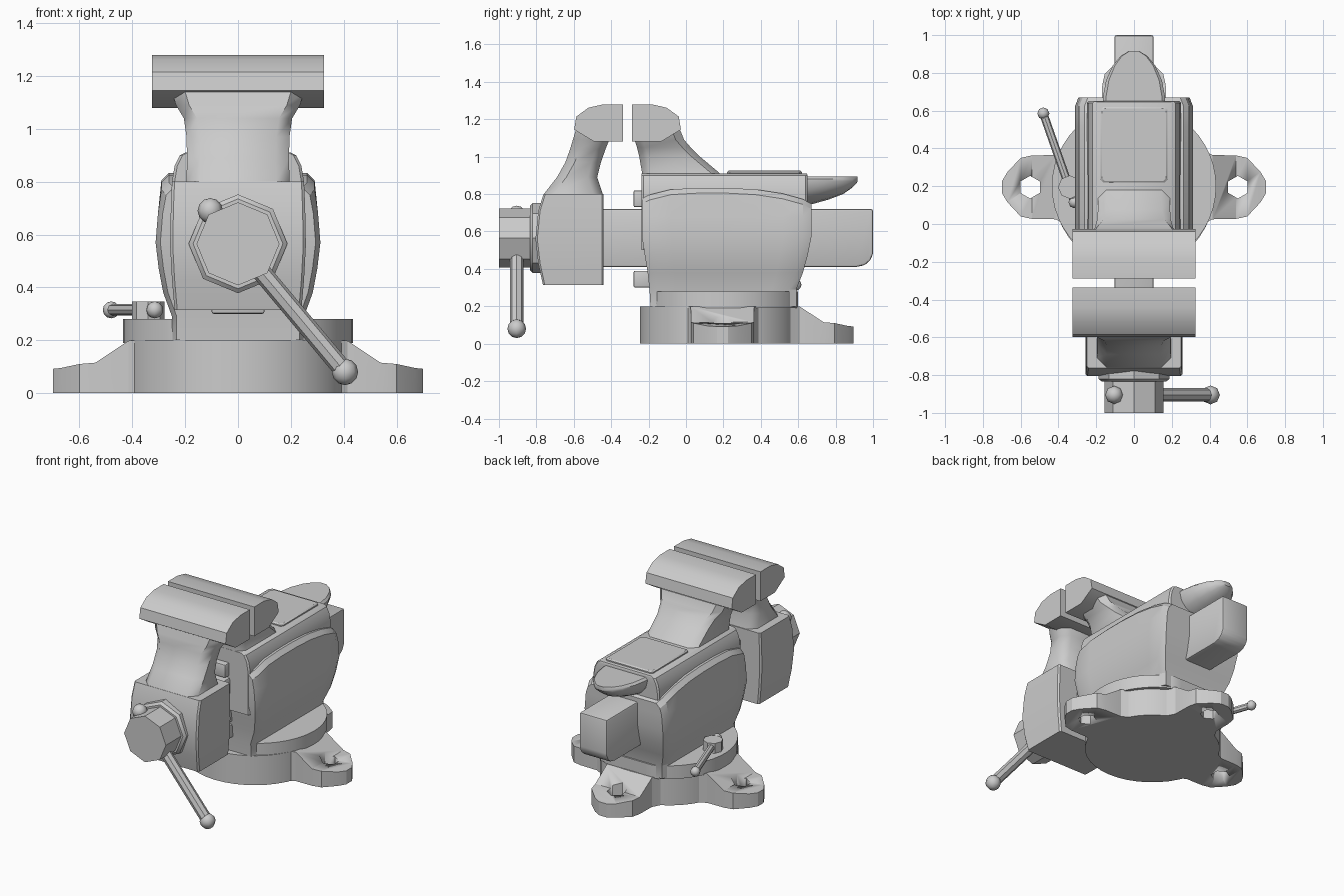
import bpy, bmesh
from math import sin, cos, pi
from mathutils import Vector, Matrix

if "Cube" in bpy.data.objects:
    bpy.data.objects.remove(bpy.data.objects["Cube"])


def finish(name, bm, angle=0.55):
    bmesh.ops.recalc_face_normals(bm, faces=bm.faces)
    me = bpy.data.meshes.new(name)
    bm.to_mesh(me)
    bm.free()
    ob = bpy.data.objects.new(name, me)
    bpy.context.collection.objects.link(ob)
    bpy.ops.object.select_all(action='DESELECT')
    ob.select_set(True)
    bpy.context.view_layer.objects.active = ob
    bpy.ops.object.shade_smooth_by_angle(angle=angle)
    return ob


def loft(name, rings, angle=0.55, bevel=0):
    """Skin a list of equal-length closed rings and cap both ends."""
    bm = bmesh.new()
    vs = [[bm.verts.new(p) for p in r] for r in rings]
    n = len(vs[0])
    for a, b in zip(vs, vs[1:]):
        for i in range(n):
            j = (i + 1) % n
            bm.faces.new((a[i], a[j], b[j], b[i]))
    for cap in (vs[0], vs[-1]):
        bm.faces.new(cap)
    if bevel:
        bmesh.ops.recalc_face_normals(bm, faces=bm.faces)
        bmesh.ops.bevel(bm, geom=bm.edges[:], offset=bevel, segments=2,
                        profile=0.5, affect='EDGES')
    return finish(name, bm, angle)


def section(z, hw, y0, y1, c=0.0):
    """Horizontal rectangle with chamfered corners."""
    c = max(c, 0.002)
    half = [(hw - c, y0), (hw, y0 + c), (hw, y1 - c), (hw - c, y1)]
    return [(x, y, z) for x, y in half] + [(-x, y, z) for x, y in reversed(half)]


def extrude_x(name, profile, x0, x1, bevel=0):
    return loft(name, [[(x, y, z) for y, z in profile] for x in (x0, x1)], bevel=bevel)


def rect(y0, y1, z0, z1):
    return [(y0, z0), (y1, z0), (y1, z1), (y0, z1)]


def rod(name, p0, p1, r0, n=8, r1=None):
    p0, p1 = Vector(p0), Vector(p1)
    d = p1 - p0
    bm = bmesh.new()
    m = Matrix.Translation((p0 + p1) / 2) @ d.to_track_quat('Z', 'Y').to_matrix().to_4x4()
    bmesh.ops.create_cone(bm, cap_ends=True, segments=n, radius1=r0,
                          radius2=r0 if r1 is None else r1, depth=d.length, matrix=m)
    return finish(name, bm)


def ball(name, p, r):
    bm = bmesh.new()
    bmesh.ops.create_uvsphere(bm, u_segments=8, v_segments=6, radius=r,
                              matrix=Matrix.Translation(p))
    return finish(name, bm, 0.9)


# Round base and clipped swivel plate
CY = 0.195
rod("base_disc", (0, 0.18, 0), (0, 0.18, 0.2), 0.427, 40)
ring = [(0.435 * cos(a), min(max(0.2 + 0.435 * sin(a), -0.19), 0.6))
        for a in [2 * pi * i / 48 for i in range(48)]]
loft("swivel_plate", [[(x, y, z) for x, y in ring] for z in (0.19, 0.28)])

# Three mounting ears with bolt holes
stations = [(0.30, 0.24, 0.199), (0.36, 0.20, 0.199), (0.415, 0.17, 0.198),
            (0.54, 0.168, 0.115), (0.60, 0.155, 0.11), (0.67, 0.08, 0.095), (0.70, 0.03, 0.092)]
for name, ang in (("right_ear", 0), ("back_ear", pi / 2), ("left_ear", pi)):
    place = Matrix.Translation((0, CY, 0)) @ Matrix.Rotation(ang, 4, 'Z')
    ear = loft(name, [[place @ Vector(p) for p in
                       ((r, -w, 0), (r, w, 0), (r, w, h), (r, -w, h))]
                      for r, w, h in stations], 0.4)
    cut = rod(name + "_cutter", place @ Vector((0.55, 0, -0.1)),
              place @ Vector((0.55, 0, 0.4)), 0.06, 6)
    cut.hide_render = True
    mod = ear.modifiers.new("hole", 'BOOLEAN')
    mod.operation, mod.object, mod.solver = 'DIFFERENCE', cut, 'EXACT'
    bpy.context.view_layer.objects.active = ear
    bpy.ops.object.modifier_apply(modifier="hole")
    bpy.data.objects.remove(cut)

# Body with bulging cheeks; the cheek top follows a curve
cols = [0, 0.05, 0.17, 0.33, 0.5, 0.67, 0.83, 0.95, 1]
drop = [0.055, 0.035, 0.008, 0, 0, 0.008, 0.03, 0.06, 0.085]
rows = [(0.20, 0.25, -0.19, 0.59, 0), (0.29, 0.25, -0.195, 0.59, 0),
        (0.38, 0.283, -0.205, 0.625, 0), (0.47, 0.30, -0.22, 0.65, 0),
        (0.57, 0.312, -0.235, 0.67, 0), (0.68, 0.303, -0.235, 0.67, 0),
        (0.805, 0.29, -0.235, 0.67, 1), (0.833, 0.262, -0.235, 0.67, 1)]
rings = []
for z, hw, y0, y1, k in rows:
    side = [(hw - (0.018 if t in (0, 1) else 0), y0 + (y1 - y0) * t, z - k * d)
            for t, d in zip(cols, drop)]
    rings.append(side + [(-x, y, zz) for x, y, zz in reversed(side)])
bm = bmesh.new()
vs = [[bm.verts.new(p) for p in r] for r in rings]
n = len(vs[0])
for a, b in zip(vs, vs[1:]):
    for i in range(n):
        bm.faces.new((a[i], a[(i + 1) % n], b[(i + 1) % n], b[i]))
for cap in (vs[0], vs[-1]):
    for i in range(n // 2 - 1):
        bm.faces.new((cap[i], cap[i + 1], cap[n - 2 - i], cap[n - 1 - i]))
finish("body_cheeks", bm, 0.4)
loft("body_core", [section(z, hw, -0.237, y1, 0.01) for z, hw, y1 in
                   ((0.5, 0.25, 0.65), (0.8, 0.25, 0.65), (0.86, 0.24, 0.65),
                    (0.9, 0.22, 0.65), (0.91, 0.2, 0.645))])

# Sliding bar with rounded lower back end, and its guide lips
extrude_x("slide_bar", [(-0.6, 0.41), (0.91, 0.41), (0.955, 0.42), (0.985, 0.445),
                        (1.0, 0.48), (1.0, 0.72), (-0.6, 0.72)], -0.104, 0.104, 0.012)
extrude_x("upper_guide_lip", rect(-0.28, -0.2, 0.73, 0.82), -0.1, 0.1, 0.008)
extrude_x("lower_guide_lip", rect(-0.28, -0.18, 0.30, 0.39), -0.1, 0.1, 0.008)

# Anvil pad and horn
loft("anvil_pad", [section(z, hw, 0.42 - l, 0.42 + l, 0.015) for z, hw, l in
                   ((0.9, 0.178, 0.2), (0.918, 0.178, 0.2), (0.925, 0.17, 0.192))])
horn = [(0.60, 0.165, 0.735), (0.67, 0.165, 0.745), (0.76, 0.148, 0.77), (0.84, 0.112, 0.80),
        (0.89, 0.07, 0.835), (0.917, 0.025, 0.865)]
loft("anvil_horn", [[(w * cos(a), y, 0.87 + (0.87 - b) * sin(a)) for a in
                     [pi + pi * i / 8 for i in range(9)]] +
                    [(w, y, 0.88), (w * 0.9, y, 0.893), (-w * 0.9, y, 0.893), (-w, y, 0.88)]
                    for y, w, b in horn])

# Moving block and its neck
loft("moving_block", [section(z, hw, y0, -0.44, 0.01) for z, hw, y0 in
                      ((0.315, 0.24, -0.765), (0.43, 0.25, -0.79), (0.56, 0.257, -0.805),
                       (0.71, 0.254, -0.79), (0.80, 0.25, -0.762))], 0.5)
loft("moving_neck", [section(z, hw, y0, y1, 0.05) for z, hw, y0, y1 in
                     ((0.7, 0.20, -0.785, -0.445), (0.8, 0.195, -0.76, -0.445),
                      (0.89, 0.193, -0.69, -0.475), (0.97, 0.195, -0.645, -0.455),
                      (1.04, 0.205, -0.62, -0.43), (1.09, 0.235, -0.605, -0.41),
                      (1.14, 0.25, -0.59, -0.40))], 0.8)

# Fixed neck
loft("fixed_neck", [section(z, hw, y0, y1, 0.045) for z, hw, y0, y1 in
                    ((0.89, 0.195, -0.235, 0.2), (0.92, 0.19, -0.236, 0.17),
                     (1.0, 0.193, -0.25, 0.075), (1.05, 0.207, -0.262, 0.025),
                     (1.09, 0.235, -0.275, -0.01), (1.14, 0.25, -0.28, -0.03))], 0.8)

# Jaw heads, mirrored about the gap
jaw = [(0, 1.08), (0, 1.28), (0.105, 1.28), (0.185, 1.262), (0.25, 1.215),
       (0.262, 1.145), (0.155, 1.08)]
for name, y, s in (("moving_jaw", -0.336, -1), ("fixed_jaw", -0.289, 1)):
    extrude_x(name, [(y + s * d, z) for d, z in jaw], -0.325, 0.325)

# Screw head and collar
ZC = 0.565
rod("screw_collar_rim", (0, -0.82, ZC), (0, -0.77, ZC), 0.187)
rod("screw_collar", (0, -0.835, ZC), (0, -0.82, ZC), 0.17, 8, 0.187)
rod("screw_head", (0, -1.0, ZC), (0, -0.8, ZC), 0.157)

# Turning handle
A, B = (-0.105, -0.905, 0.69), (0.405, -0.905, 0.08)
rod("turning_handle", A, B, 0.036)
ball("handle_upper_end", A, 0.048)
ball("handle_lower_end", B, 0.05)

# Swivel lock boss and lever
rod("lock_boss", (-0.34, 0.195, 0.27), (-0.34, 0.195, 0.347), 0.062)
P, Q = (-0.315, 0.115, 0.315), (-0.48, 0.585, 0.315)
rod("lock_lever", P, Q, 0.022)
for name, p in (("lock_lever_near_end", P), ("lock_lever_far_end", Q)):
    ball(name, p, 0.032)
